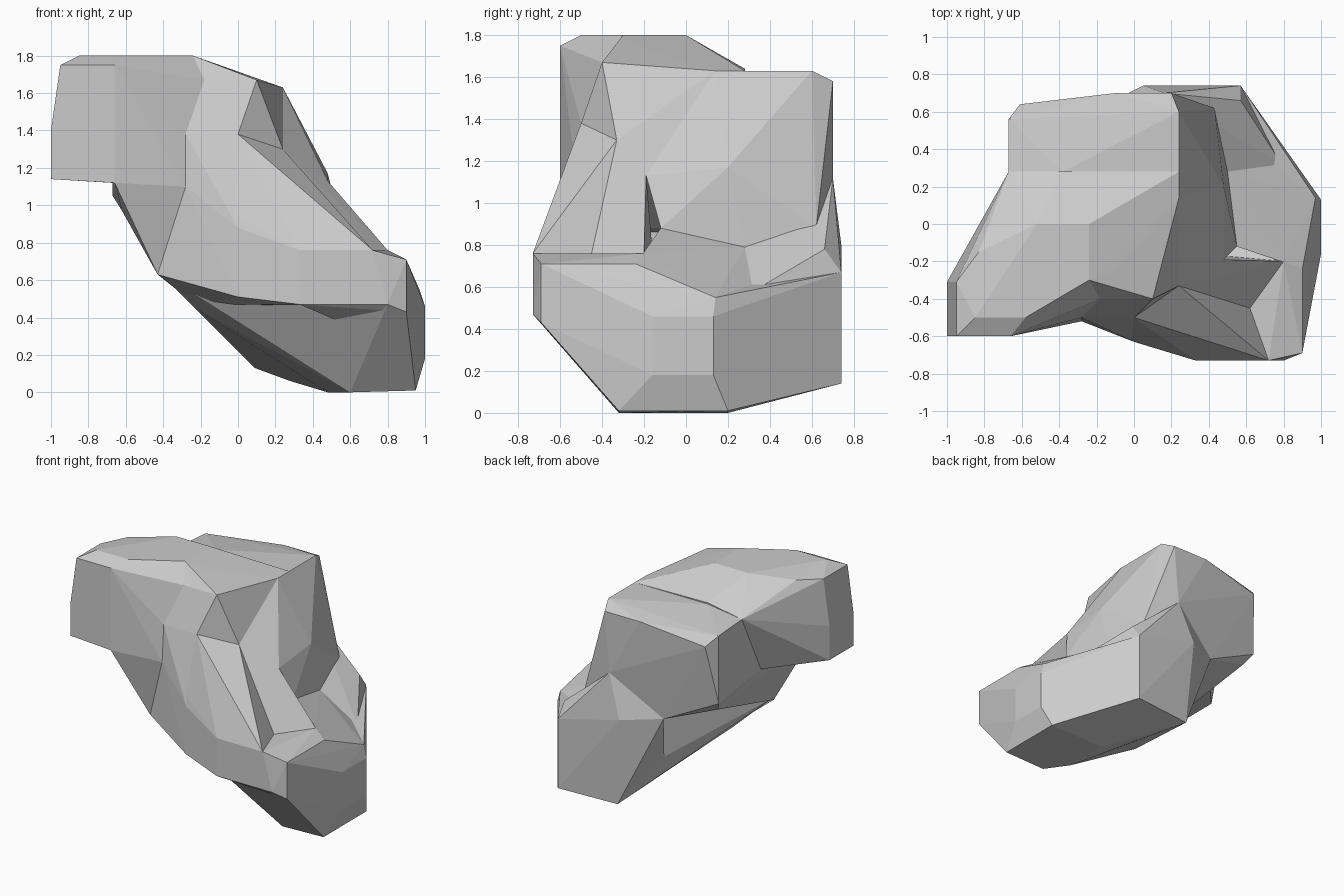
import bpy, bmesh


def chunk(name, points):
    """Faceted stone block: the convex hull of a few corner points."""
    bm = bmesh.new()
    for p in points:
        bm.verts.new(p)
    bmesh.ops.convex_hull(bm, input=bm.verts[:])
    loose = [v for v in bm.verts if not v.link_faces]
    bmesh.ops.delete(bm, geom=loose, context='VERTS')
    bmesh.ops.recalc_face_normals(bm, faces=bm.faces[:])
    mesh = bpy.data.meshes.new(name)
    bm.to_mesh(mesh)
    bm.free()
    obj = bpy.data.objects.new(name, mesh)
    bpy.context.collection.objects.link(obj)
    return obj


# Wide base with the sloping underside
rock = chunk("rock", [
    (.8, -.73, .47), (.9, -.69, .43), (.97, .14, .55), (1, -.16, .46),
    (1, .13, .46), (1, .13, .18), (1, -.16, .18), (.79, .32, .58),
    (.95, -.32, .01), (.95, .2, .01), (.6, -.32, 0), (.48, -.15, 0), (.48, .2, 0),
    (.28, .35, .06), (.57, .74, .14), (.57, .74, .67), (.09, .7, .13),
    (.05, .74, .8), (-.23, -.26, .45), (-.11, .42, .44), (-.43, -.42, .65)])

# Front foot with its flat top
foot = chunk("foot", [
    (.33, -.73, .76), (.72, -.73, .76), (.9, -.69, .71), (.9, -.24, .71),
    (.8, -.2, .76), (.62, -.45, .76), (.33, -.73, .47), (.8, -.73, .47),
    (.9, -.69, .43), (1, -.16, .46), (.97, .14, .55), (1, -.16, .18),
    (.3, -.2, .5), (.3, -.2, .76)])

# Overhanging horn at the upper left front
horn = chunk("horn", [
    (-1, -.6, 1.14), (-1, -.31, 1.14), (-1, -.6, 1.4), (-1, -.31, 1.4),
    (-.95, -.6, 1.75), (-.95, -.31, 1.75), (-.85, -.5, 1.8), (-.58, -.5, 1.8),
    (-.66, -.6, 1.75), (-.66, -.6, 1.12), (-.67, .05, 1.12), (-.67, .05, 1.41),
    (-.83, -.15, 1.77), (-.67, .28, 1.59), (-.52, 0, 1.8), (-.24, 0, 1.8),
    (-.24, -.3, 1.8), (-.18, -.4, 1.67), (-.28, -.5, 1.38), (-.28, -.52, 1.1)])

# Sloping underside that carries the horn
bracket = chunk("bracket", [
    (-.66, -.6, 1.12), (-.67, .05, 1.12), (-.28, -.52, 1.1), (-.43, -.45, .92),
    (-.43, -.45, .63), (-.62, .5, .97), (-.23, .6, .83), (0, 0, .6), (0, 0, 1.1)])

# Roof ridge and brow, sloping down to the back shelf
crown = chunk("crown", [
    (-.52, 0, 1.8), (-.24, 0, 1.8), (-.24, -.3, 1.8), (-.1, -.25, 1.75),
    (-.18, -.4, 1.67), (.1, -.4, 1.67), (.24, .14, 1.63), (.24, .28, 1.63),
    (-.38, .28, 1.64), (-.67, .28, 1.59), (-.67, .05, 1.12), (0, 0, 1.1),
    (-.28, -.5, 1.38), (0, -.5, 1.38), (.24, -.33, 1.3)])

# Upper body
body = chunk("upper_body", [
    (-.67, .28, 1.59), (-.67, .56, 1.57), (-.61, .64, 1.5), (-.67, .56, 1.05),
    (-.67, .05, 1.12), (-.62, .5, .97), (-.38, .28, 1.63), (.24, .28, 1.63),
    (.24, .14, 1.63), (.24, .6, 1.63), (.2, .7, 1.58), (-.1, .7, 1.58),
    (.16, .7, 1.12), (-.28, -.5, 1.38), (-.28, -.52, 1.1), (0, -.5, 1.38),
    (0, -.63, .88), (-.43, -.45, .92), (.24, -.33, 1.3),
    (.48, -.19, 1.13), (.48, .2, 1.17), (.43, .62, .88), (-.23, .6, .83)])

# Front ridge running down onto the foot
ridge = chunk("front_ridge", [
    (0, -.5, 1.38), (.24, -.33, 1.3), (.33, -.46, 1), (.62, -.45, .76),
    (.33, -.73, .76), (.72, -.73, .76), (0, -.63, .88), (0, -.63, .51),
    (.33, -.73, .47), (.8, -.73, .47), (-.43, -.45, .92), (-.43, -.45, .63),
    (-.28, -.52, 1.1), (-.23, -.26, .47), (.3, -.3, .46), (.2, -.2, 1)])

# Spur beside the ridge
spur = chunk("spur", [
    (0, -.5, 1.38), (.24, -.33, 1.3), (.33, -.46, 1), (.48, -.19, 1.13),
    (.62, -.45, .76), (.8, -.2, .76), (.62, -.45, .65), (.8, -.2, .65),
    (0, -.5, .65), (.3, -.15, .65), (.2, -.2, 1.2)])

# Right wall under the roof
wall = chunk("right_wall", [
    (.48, -.19, 1.13), (.48, .2, 1.17), (.43, .62, .88), (.5, .28, .79),
    (.55, -.12, .88), (.16, .7, 1.12), (.05, .74, .8), (-.23, .6, .83),
    (0, 0, .6), (0, 0, 1.1)])

# Right shelf falling away from the wall
shelf = chunk("shelf", [
    (.55, -.12, .88), (.5, .28, .79), (.79, .32, .58), (.97, .14, .55),
    (.9, -.24, .71), (.8, -.2, .76), (.3, 0, .5), (.3, 0, .8)])

# Back right buttress
buttress = chunk("buttress", [
    (.5, .28, .79), (.57, .66, .78), (.43, .62, .88), (.57, .74, .67),
    (.79, .32, .58), (.05, .74, .8), (.16, .7, 1.12), (-.23, .6, .83),
    (-.11, .42, .44), (.09, .7, .13), (.3, .3, .4)])

# Weld the chunks into one solid
parts = [foot, horn, bracket, crown, body, ridge, spur, wall, shelf, buttress]
for part in parts:
    part.hide_render = True
    mod = rock.modifiers.new("union", 'BOOLEAN')
    mod.operation = 'UNION'
    mod.solver = 'EXACT'
    mod.object = part
bpy.context.view_layer.update()
graph = bpy.context.evaluated_depsgraph_get()
welded = bpy.data.meshes.new_from_object(rock.evaluated_get(graph))
rock.modifiers.clear()
rock.data = welded
for part in parts:
    bpy.data.objects.remove(part)
for poly in rock.data.polygons:
    poly.use_smooth = False
